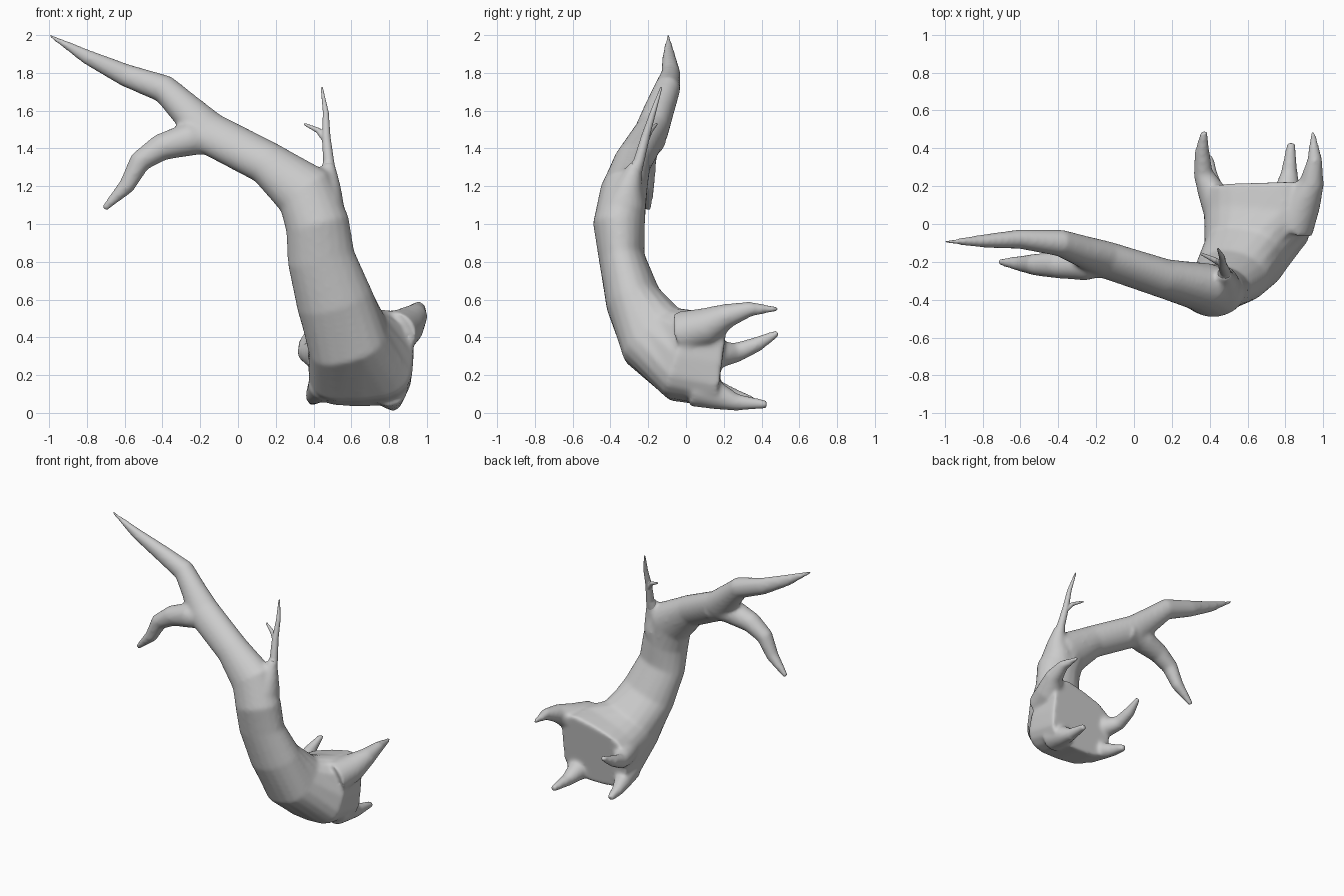
import bpy, bmesh, math
from mathutils import Vector

N = 20


def tube(bm, rings):
    """Sweep rings (x, y, z, side_radius, depth_radius, squareness, skew) into a closed tube."""
    pts = [Vector(r[:3]) for r in rings]
    loops = []
    for i, r in enumerate(rings):
        a = r[3]
        b = r[4] if len(r) > 4 else a
        n = r[5] if len(r) > 5 else 2
        k = r[6] if len(r) > 6 else 0
        t = (pts[min(i + 1, len(pts) - 1)] - pts[max(i - 1, 0)]).normalized()
        ref = Vector((1, 0, 0))
        side = (ref - t * ref.dot(t)).normalized()
        up = t.cross(side)
        loop = []
        for j in range(N):
            c, s = math.cos(math.tau * j / N), math.sin(math.tau * j / N)
            u = math.copysign(abs(c) ** (2 / n), c)
            v = math.copysign(abs(s) ** (2 / n), s)
            if v > 0:
                v *= 1 + k * u
            loop.append(bm.verts.new(pts[i] + side * u * a + up * v * b))
        loops.append(loop)
    for p, q in zip(loops, loops[1:]):
        for j in range(N):
            bm.faces.new((p[j], p[(j + 1) % N], q[(j + 1) % N], q[j]))
    bm.faces.new(loops[0][::-1])
    bm.faces.new(loops[-1])


def make(name, tubes, voxel, smooth):
    bm = bmesh.new()
    for t in tubes:
        tube(bm, t)
    bmesh.ops.recalc_face_normals(bm, faces=bm.faces)
    me = bpy.data.meshes.new(name)
    bm.to_mesh(me)
    bm.free()
    ob = bpy.data.objects.new(name, me)
    bpy.context.collection.objects.link(ob)
    m = ob.modifiers.new("blend", 'REMESH')
    m.mode = 'VOXEL'
    m.voxel_size = voxel
    m.use_smooth_shade = True
    m = ob.modifiers.new("soften", 'SMOOTH')
    m.factor = 0.5
    m.iterations = smooth
    return ob


# trunk, from the squared broken end up through the bend to the long tip
trunk = [
    (.65, .19, .265, .27, .235, 3.6, .32),
    (.65, .0, .29, .285, .24, 3.2, .25),
    (.58, -.17, .40, .22, .20, 2.5, .1),
    (.51, -.28, .60, .205, .15),
    (.44, -.34, .82, .18, .122),
    (.42, -.355, 1.0, .17, .138),
    (.355, -.33, 1.17, .165, .125),
    (.15, -.285, 1.325, .118, .1),
    (-.16, -.185, 1.485, .118, .09),
    (-.28, -.14, 1.61, .09, .08),
    (-.39, -.10, 1.715, .076, .07),
    (-.6, -.08, 1.79, .06, .052),
    (-.8, -.09, 1.885, .04, .035),
    (-1.0, -.095, 2.0, .009)]

# drooping side branch
branch = [
    (-.08, -.19, 1.45, .09), (-.26, -.21, 1.45, .09), (-.41, -.215, 1.405, .072),
    (-.52, -.215, 1.33, .058), (-.59, -.21, 1.2, .044), (-.71, -.2, 1.08, .018)]

# swelling where the twig leaves the trunk
collar = [(.43, -.34, 1.0, .12), (.45, -.325, 1.12, .115),
          (.475, -.30, 1.21, .07), (.482, -.265, 1.32, .032)]

# four root stubs at the broken end
roots = [
    [(.83, -.02, .42, .12), (.89, .12, .46, .10), (.94, .22, .515, .065),
     (.955, .34, .55, .04), (.945, .49, .55, .012)],
    [(.47, .05, .31, .10), (.41, .17, .31, .075), (.365, .27, .32, .052),
     (.36, .38, .365, .04), (.37, .49, .425, .018)],
    [(.80, .05, .13, .10), (.81, .18, .085, .07), (.82, .27, .055, .045),
     (.83, .43, .045, .022)],
    [(.46, .04, .15, .09), (.42, .17, .11, .06), (.40, .26, .085, .042),
     (.395, .36, .06, .024)]]

make("trunk", [trunk, branch, collar] + roots, .0125, 10)

# thin twig with a small offshoot
twig = [(.475, -.29, 1.24, .05), (.48, -.25, 1.33, .029), (.467, -.215, 1.46, .023),
        (.465, -.175, 1.59, .016), (.443, -.13, 1.725, .006)]
offshoot = [(.467, -.215, 1.44, .018), (.425, -.19, 1.495, .015), (.35, -.155, 1.53, .007)]
make("twig", [twig, offshoot], .004, 6)
